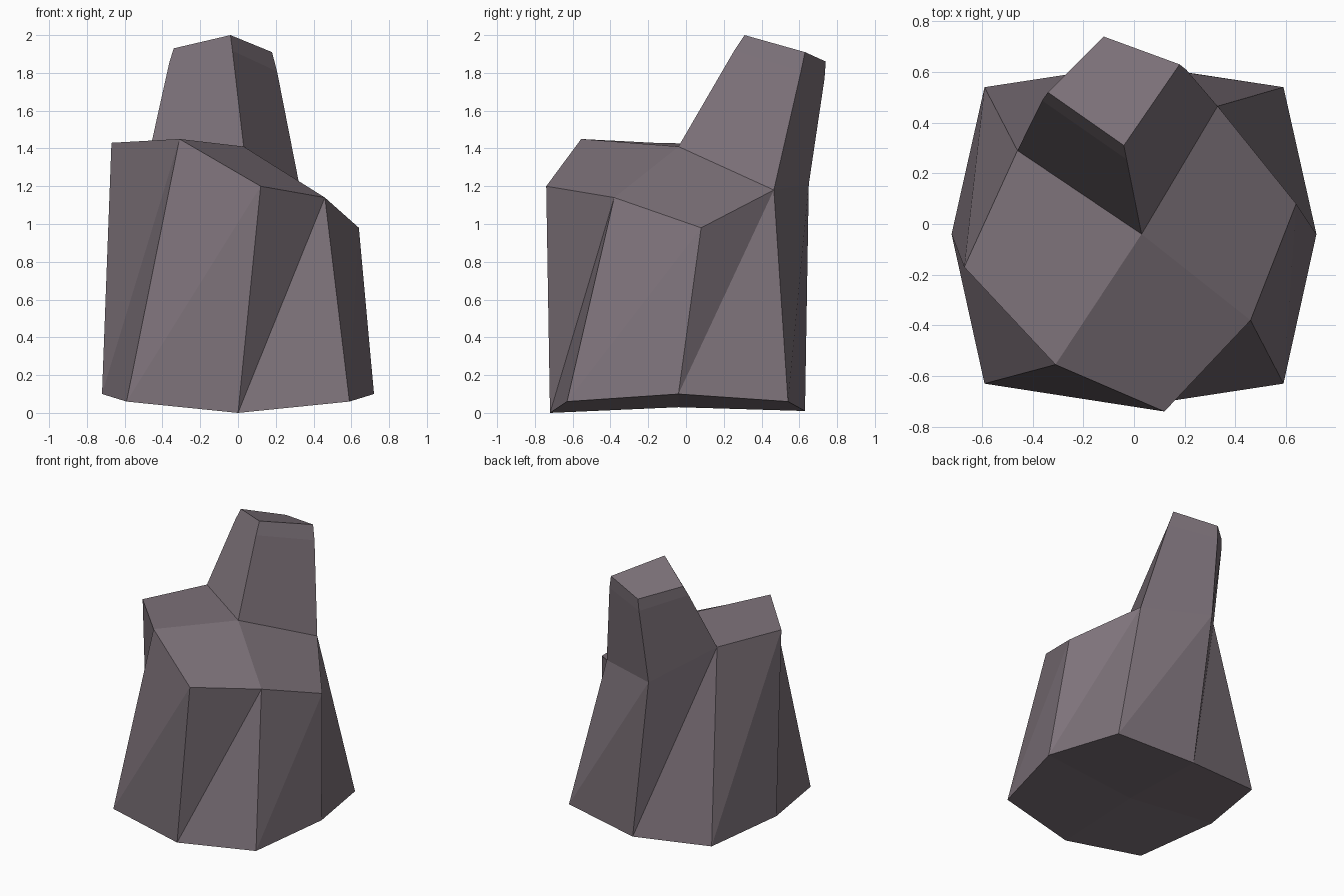
import bpy, bmesh
from mathutils import Vector

cube = bpy.data.objects.get("Cube")
if cube:
    bpy.data.objects.remove(cube, do_unlink=True)

stone = bpy.data.materials.new("mauve grey stone")
stone.use_nodes = True
colour = (0.205, 0.168, 0.193, 1)
stone.diffuse_color = colour
stone.node_tree.nodes["Principled BSDF"].inputs["Base Color"].default_value = colour

bm = bmesh.new()


def ring(points):
    return [bm.verts.new(p) for p in points]


# Eight-sided foot, slightly dished underneath
foot = ring([(0, -0.72, 0), (0.59, -0.63, 0.06), (0.72, -0.04, 0.10), (0.59, 0.54, 0.06),
             (0, 0.63, 0.01), (-0.59, 0.54, 0.06), (-0.72, -0.04, 0.10), (-0.59, -0.63, 0.06)])
foot_centre = bm.verts.new((0, -0.04, 0.03))

# Twisted shoulder; each corner sits over the foot corner of the same index
shoulder = ring([(0.46, -0.38, 1.14), (0.64, 0.08, 0.98), (0.33, 0.465, 1.18), (-0.145, 0.65, 1.21),
                 (-0.46, 0.29, 1.42), (-0.67, -0.17, 1.43), (-0.31, -0.555, 1.45), (0.12, -0.74, 1.20)])
shoulder_centre = bm.verts.new((0.03, -0.04, 1.41))

# Twisted sides, split along one consistent diagonal
for i in range(8):
    j = (i + 1) % 8
    bm.faces.new((foot[i], foot[j], shoulder[i]))
    bm.faces.new((foot[j], shoulder[j], shoulder[i]))

# Underside, and shoulder ledges around the spire
for i in range(0, 8, 2):
    a, b, c = i, i + 1, (i + 2) % 8
    bm.faces.new((foot_centre, foot[c], foot[b], foot[a]))
    if i != 2:
        bm.faces.new((shoulder_centre, shoulder[a], shoulder[b], shoulder[c]))

# Leaning spire rising from the back ledge, with a faint bend near its tip
base = [shoulder_centre, shoulder[2], shoulder[3], shoulder[4]]
tip = ring([(-0.04, 0.31, 2.0), (0.18, 0.63, 1.91), (-0.12, 0.74, 1.86), (-0.34, 0.52, 1.93)])
middle = sum((v.co for v in tip), Vector()) / 4
bend = []
for low, high in zip(base, tip):
    out = high.co - middle
    out.z = 0
    bend.append(bm.verts.new(high.co.lerp(low.co, 0.14) + out.normalized() * 0.006))
for lower, upper in ((base, bend), (bend, tip)):
    for i in range(4):
        j = (i + 1) % 4
        bm.faces.new((lower[i], lower[j], upper[j], upper[i]))
bm.faces.new(tip)

bmesh.ops.recalc_face_normals(bm, faces=bm.faces)
mesh = bpy.data.meshes.new("rock")
bm.to_mesh(mesh)
bm.free()
mesh.materials.append(stone)
bpy.context.collection.objects.link(bpy.data.objects.new("rock", mesh))
